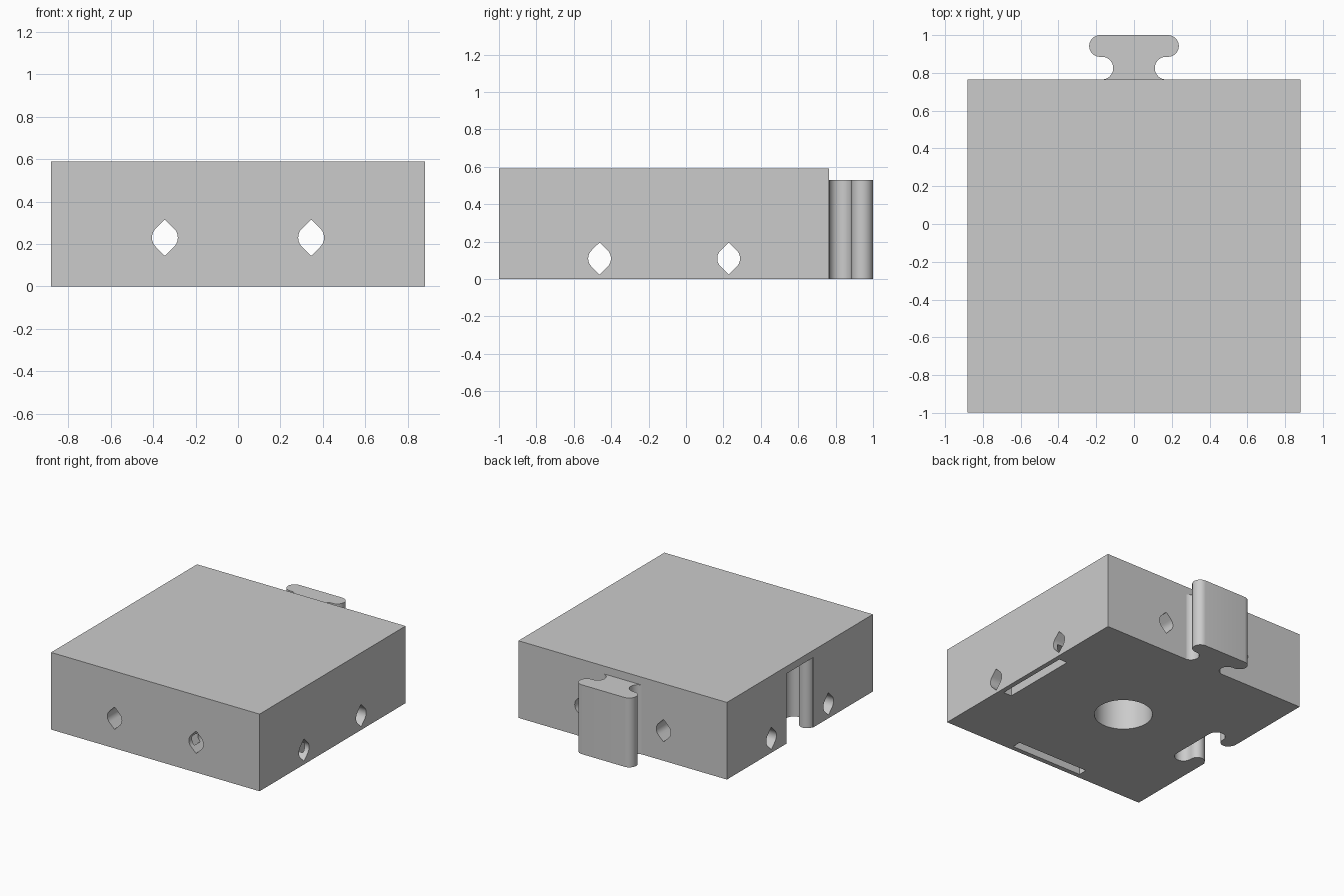
import bpy, bmesh
from math import sin, cos, radians

if "Cube" in bpy.data.objects:
    bpy.data.objects.remove(bpy.data.objects["Cube"], do_unlink=True)

HALF = 0.882                      # half width of the square block
BACK = 0.765                      # y of the back face
MID = BACK - HALF                 # y of the block centre
HEIGHT = 0.59
TAB_HEIGHT = 0.53

grey = bpy.data.materials.new("light grey")
grey.use_nodes = True
grey.diffuse_color = (0.6, 0.6, 0.6, 1)
grey.node_tree.nodes["Principled BSDF"].inputs["Base Color"].default_value = (0.6, 0.6, 0.6, 1)


def prism(name, profile, low, high, place):
    """Extrude a 2D profile from low to high; place maps (u, v, w) to xyz."""
    bm = bmesh.new()
    ends = [[bm.verts.new(place(u, v, w)) for u, v in profile] for w in (low, high)]
    n = len(profile)
    for ring in ends:
        bm.faces.new(ring)
    for i in range(n):
        j = (i + 1) % n
        bm.faces.new((ends[0][i], ends[0][j], ends[1][j], ends[1][i]))
    bmesh.ops.recalc_face_normals(bm, faces=bm.faces)
    mesh = bpy.data.meshes.new(name)
    bm.to_mesh(mesh)
    bm.free()
    mesh.materials.append(grey)
    obj = bpy.data.objects.new(name, mesh)
    bpy.context.collection.objects.link(obj)
    return obj


def arc(cu, cv, r, start, end, steps=16):
    angles = [radians(start + (end - start) * i / steps) for i in range(steps + 1)]
    return [(cu + r * cos(a), cv + r * sin(a)) for a in angles]


def rectangle(u0, u1, v0, v1):
    return [(u0, v0), (u1, v0), (u1, v1), (u0, v1)]


def key_profile(gap=0.0):
    """Flared neck and rounded head, u sideways and v away from the face."""
    side = [(0.16 + gap, -0.02)]
    side += arc(0.17, 0.06, 0.06 - gap, 260, 90)
    side += arc(0.18, 0.1775, 0.0575 + gap, -90, 90)
    return side + [(-u, v) for u, v in reversed(side)]


def pointed_hole(u, v, r=0.061):
    """Round hole drawn out to a small tip above and below."""
    tip = r * 1.38
    t = r * 0.03
    return (arc(u, v, r, -45, 45, 10) + [(u + t, v + tip), (u - t, v + tip)]
            + arc(u, v, r, 135, 225, 10) + [(u - t, v - tip), (u + t, v - tip)])


def along_x(u, v, w):
    return (w, u, v)


def along_y(u, v, w):
    return (u, w, v)


def along_z(u, v, w):
    return (u, v, w)


def combine(target, tool, operation):
    mod = target.modifiers.new(tool.name, 'BOOLEAN')
    mod.object = tool
    mod.operation = operation
    mod.solver = 'EXACT'
    bpy.context.view_layer.objects.active = target
    bpy.ops.object.modifier_apply(modifier=mod.name)
    bpy.data.objects.remove(tool, do_unlink=True)


# Square block with the connecting tab on its back
block = prism("connector_block", rectangle(-HALF, HALF, MID - HALF, BACK), 0, HEIGHT, along_z)
tab = prism("tab", key_profile(), 0, TAB_HEIGHT, lambda u, v, w: (u, BACK + v, w))
combine(block, tab, 'UNION')

# Matching socket in the side
cutters = [prism("socket", key_profile(0.006), -0.1, TAB_HEIGHT + 0.005,
                 lambda u, v, w: (v - HALF, MID + u, w))]

# Blind round bore underneath
cutters.append(prism("bore", arc(0, MID, 0.205, 0, 354.375, 63), -0.1, TAB_HEIGHT, along_z))

# Through holes, crossing at two heights
for s in (-1, 1):
    cutters.append(prism("long_hole", pointed_hole(s * 0.345, 0.23), -1.2, 1.2, along_y))
    cutters.append(prism("cross_hole", pointed_hole(MID + s * 0.345, 0.11), -1.2, 1.2, along_x))

# Narrow slots underneath, beside two edges
cutters.append(prism("side_slot", rectangle(0.775, 0.845, MID - 0.305, MID + 0.305),
                     -0.1, 0.13, along_z))
front = MID - HALF
cutters.append(prism("front_slot", rectangle(-0.305, 0.305, front + 0.037, front + 0.107),
                     -0.1, 0.25, along_z))

for cutter in cutters:
    combine(block, cutter, 'DIFFERENCE')

# Smooth the curves, keep the edges sharp
bpy.ops.object.select_all(action='DESELECT')
block.select_set(True)
bpy.context.view_layer.objects.active = block
bpy.ops.object.shade_smooth_by_angle(angle=radians(30))
